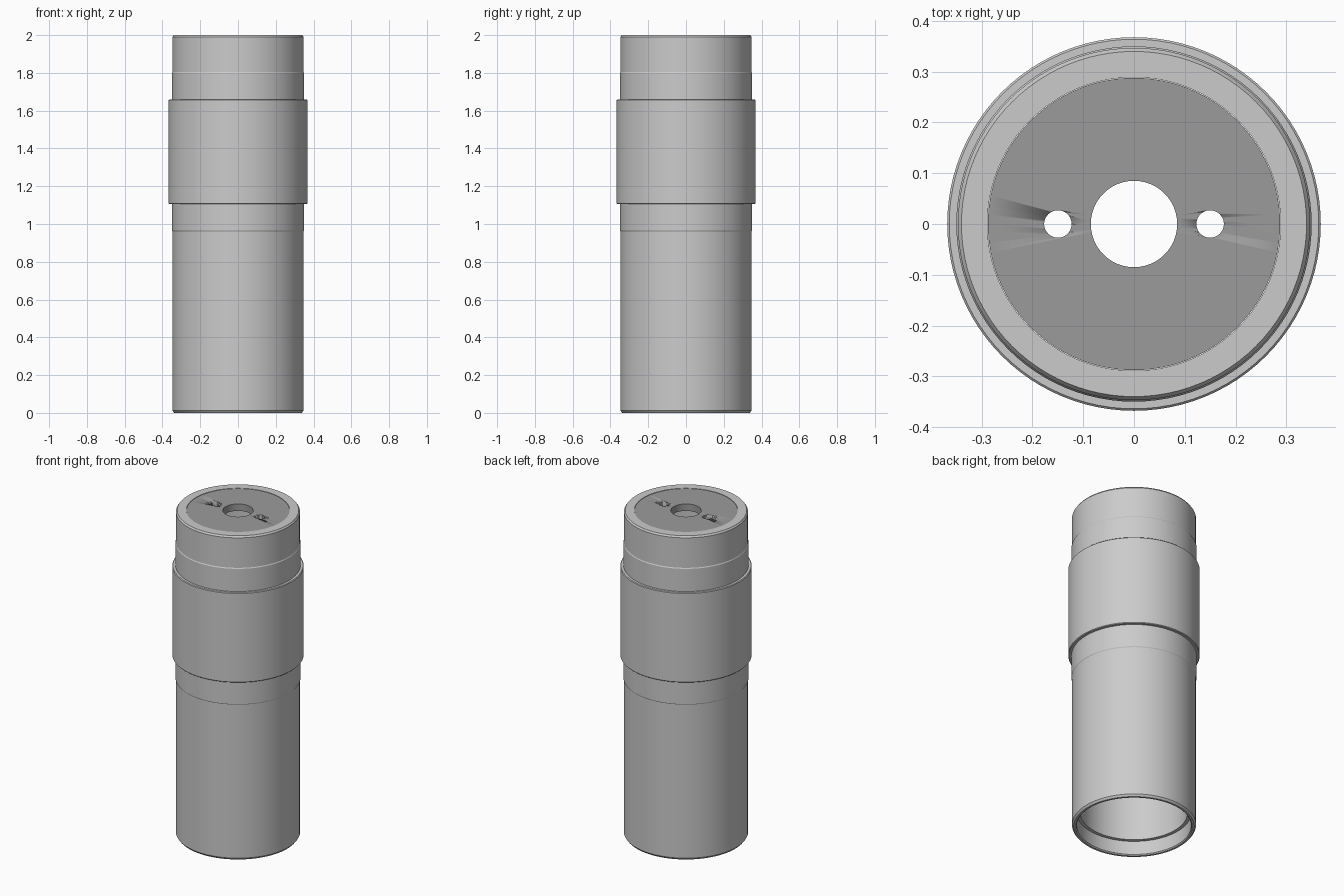
import bpy, bmesh, math

if "Cube" in bpy.data.objects:
    bpy.data.objects.remove(bpy.data.objects["Cube"])

SEG = 96


def material(name, v):
    m = bpy.data.materials.new(name)
    m.diffuse_color = (v, v, v, 1)
    m.use_nodes = True
    m.node_tree.nodes["Principled BSDF"].inputs["Base Color"].default_value = m.diffuse_color
    return m


light_grey = material("light_grey", 0.60)
dark_grey = material("dark_grey", 0.33)


def finish(name, bm, mat):
    bmesh.ops.recalc_face_normals(bm, faces=bm.faces)
    me = bpy.data.meshes.new(name)
    bm.to_mesh(me)
    bm.free()
    me.materials.append(mat)
    ob = bpy.data.objects.new(name, me)
    bpy.context.collection.objects.link(ob)
    bpy.ops.object.select_all(action='DESELECT')
    ob.select_set(True)
    bpy.context.view_layer.objects.active = ob
    bpy.ops.object.shade_smooth_by_angle(angle=math.radians(30))
    return ob


def lathe(name, profile, mat):
    """Spin a closed (radius, z) profile into a ring."""
    bm = bmesh.new()
    rings = []
    for r, z in profile:
        rings.append([bm.verts.new((r * math.cos(2 * math.pi * i / SEG),
                                    r * math.sin(2 * math.pi * i / SEG), z))
                      for i in range(SEG)])
    for a, b in zip(rings, rings[1:] + rings[:1]):
        for i in range(SEG):
            j = (i + 1) % SEG
            bm.faces.new((a[i], a[j], b[j], b[i]))
    return finish(name, bm, mat)


def cylinder(name, x, r, z0, z1, mat):
    bm = bmesh.new()
    bmesh.ops.create_cone(bm, cap_ends=True, segments=48, radius1=r, radius2=r, depth=z1 - z0)
    bmesh.ops.translate(bm, verts=bm.verts, vec=(x, 0, (z0 + z1) / 2))
    return finish(name, bm, mat)


# Hollow tube: stepped socket below, collar around the upper half, chamfered rims
lathe("tube_body", [
    (0.338, 0.0), (0.347, 0.012), (0.347, 0.96), (0.350, 0.965),
    (0.350, 1.105), (0.364, 1.105), (0.368, 1.109), (0.368, 1.656), (0.364, 1.66),
    (0.350, 1.66), (0.350, 1.80), (0.347, 1.805), (0.347, 1.99), (0.340, 2.0),
    (0.289, 2.0), (0.289, 1.955), (0.300, 1.955),
    (0.300, 0.09), (0.320, 0.09), (0.320, 0.006), (0.326, 0.0)], light_grey)

# End plate closing the top, with a centre bore and two pin holes
plate = lathe("end_plate", [(0.288, 1.955), (0.288, 1.998),
                            (0.085, 1.998), (0.085, 1.955)], dark_grey)
for side in (-1, 1):
    cutter = cylinder("pin_hole_cutter", side * 0.15, 0.027, 1.9, 2.1, dark_grey)
    cutter.hide_render = True
    cutter.hide_set(True)
    mod = plate.modifiers.new("pin_hole", 'BOOLEAN')
    mod.operation = 'DIFFERENCE'
    mod.solver = 'EXACT'
    mod.object = cutter
